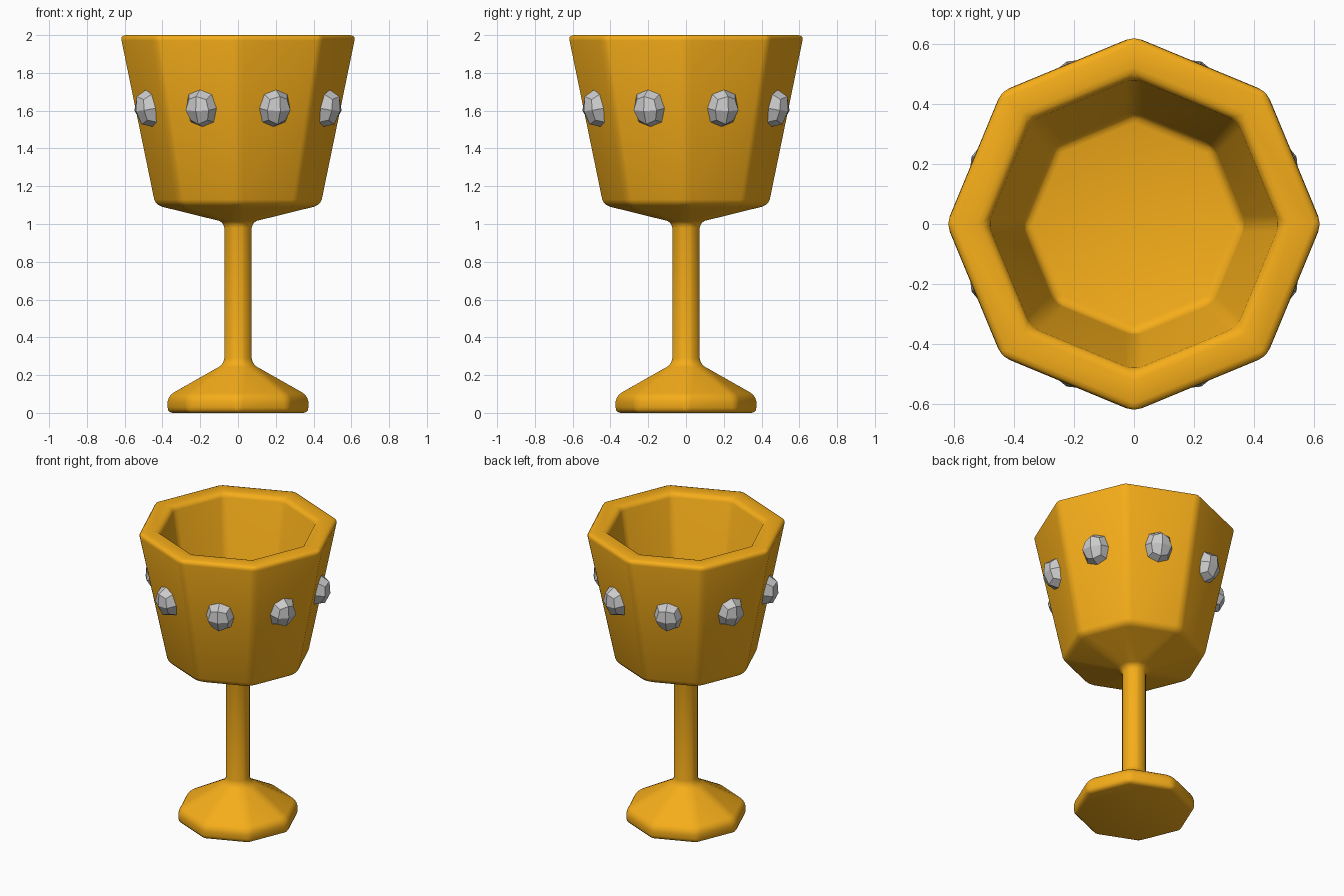
import bpy, bmesh
from math import cos, sin, pi, radians
from mathutils import Matrix

if "Cube" in bpy.data.objects:
    bpy.data.objects.remove(bpy.data.objects["Cube"])

SIDES = 8


def add_object(name, bm):
    mesh = bpy.data.meshes.new(name)
    bm.to_mesh(mesh)
    bm.free()
    obj = bpy.data.objects.new(name, mesh)
    bpy.context.collection.objects.link(obj)
    return obj


# Goblet body: octagonal turned profile (radius, height), foot to inner floor
profile = [(0.38, 0.005), (0.38, 0.09), (0.08, 0.26), (0.08, 1.01),
           (0.445, 1.10), (0.63, 2.0), (0.49, 2.0), (0.37, 1.2)]
bm = bmesh.new()
rings = [[bm.verts.new((r * cos(2 * pi * i / SIDES), r * sin(2 * pi * i / SIDES), z))
          for i in range(SIDES)] for r, z in profile]
for low, high in zip(rings, rings[1:]):
    for i in range(SIDES):
        j = (i + 1) % SIDES
        bm.faces.new((low[i], low[j], high[j], high[i]))
bm.faces.new(rings[0][::-1])
bm.faces.new(rings[-1])
bmesh.ops.translate(bm, verts=rings[0], vec=(0, 0, -0.005))
for f in bm.faces:
    f.smooth = True
goblet = add_object("goblet_body", bm)

# Soft rounded edges
bevel = goblet.modifiers.new("soft_edges", 'BEVEL')
bevel.width = 0.03
bevel.segments = 3
bevel.limit_method = 'ANGLE'
bevel.angle_limit = radians(10)

gold = bpy.data.materials.new("gold")
gold.diffuse_color = (0.92, 0.42, 0.01, 1)
gold.use_nodes = True
gold.node_tree.nodes["Principled BSDF"].inputs["Base Color"].default_value = gold.diffuse_color
goblet.data.materials.append(gold)

# Faceted gems, one centred on each bowl face
for k in range(SIDES):
    bm = bmesh.new()
    bmesh.ops.create_cube(bm, size=2)
    bmesh.ops.scale(bm, verts=bm.verts, vec=(0.08, 0.088, 0.1))
    turn = Matrix.Rotation((k + 0.5) * 2 * pi / SIDES, 4, 'Z')
    place = turn @ Matrix.Translation((0.507, 0, 1.613)) @ Matrix.Rotation(radians(11), 4, 'Y')
    bmesh.ops.transform(bm, matrix=place, verts=bm.verts)
    gem = add_object(f"gem_{k + 1}", bm)
    facets = gem.modifiers.new("facets", 'SUBSURF')
    facets.levels = facets.render_levels = 1
    facets.use_limit_surface = False
